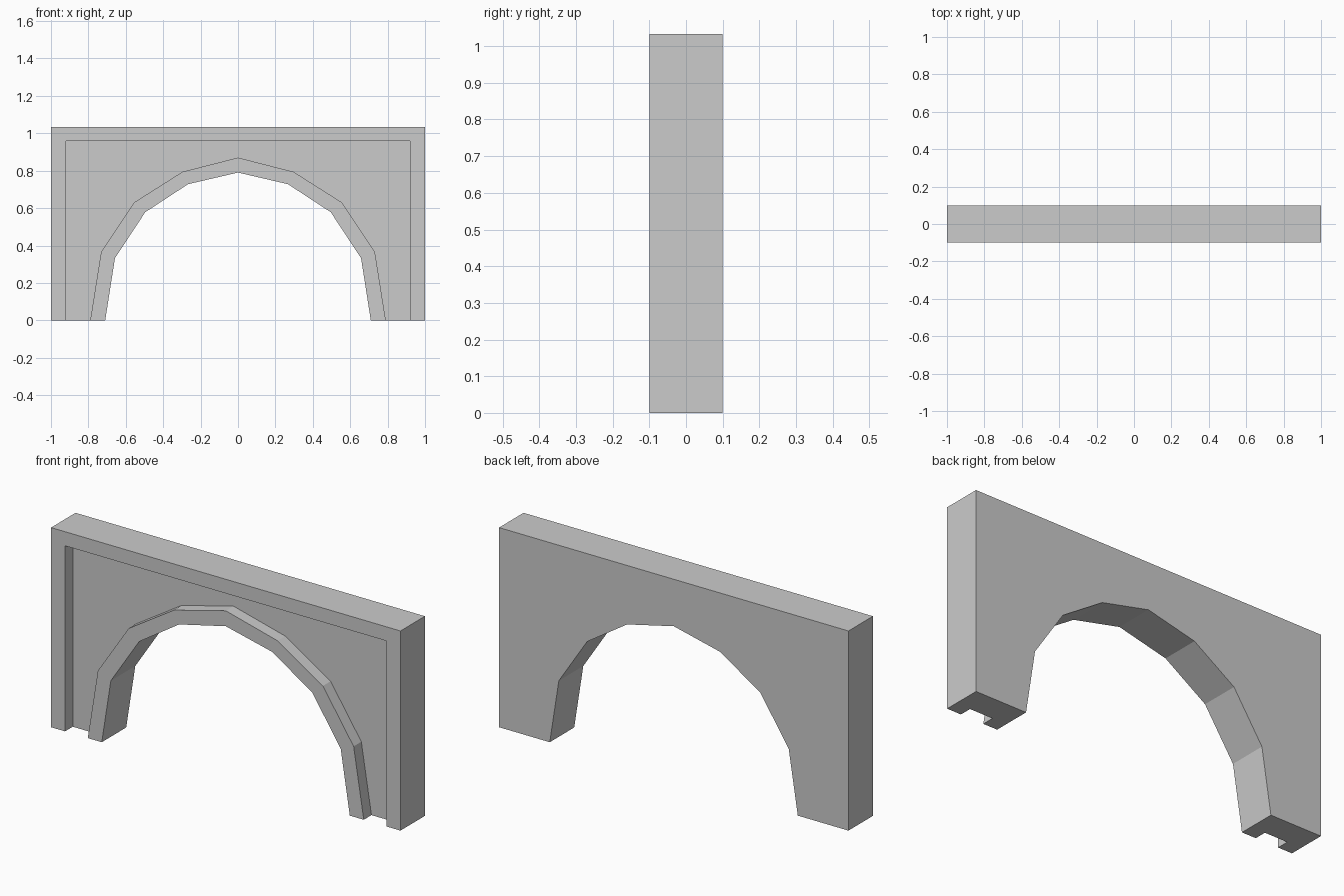
import bpy, bmesh

if "Cube" in bpy.data.objects:
    bpy.data.objects.remove(bpy.data.objects["Cube"])

FRONT, RECESS, BACK = -0.10, -0.037, 0.10

# Right-hand half profiles (x, z), ground to crown
ARCH_INNER = [(0.71, 0), (0.658, 0.332), (0.496, 0.578), (0.267, 0.728), (0, 0.79)]
ARCH_OUTER = [(0.79, 0), (0.732, 0.364), (0.556, 0.63), (0.297, 0.794), (0, 0.87)]
FRAME_INNER = [(0.92, 0), (0.92, 0.96)]
FRAME_OUTER = [(1.0, 0), (1.0, 1.033)]

bm = bmesh.new()


def chain(half, y):
    """Mirror a half profile into a full left-to-right chain of vertices."""
    left = [(-x, z) for x, z in half if x > 0]
    return [bm.verts.new((x, y, z)) for x, z in left + half[::-1]]


def strip(a, b):
    """Quads between two chains of equal length."""
    for i in range(len(a) - 1):
        bm.faces.new((a[i], a[i + 1], b[i + 1], b[i]))


arch_back = chain(ARCH_INNER, BACK)
arch_front = chain(ARCH_INNER, FRONT)
rib_front = chain(ARCH_OUTER, FRONT)
rib_root = chain(ARCH_OUTER, RECESS)
frame_root = chain(FRAME_INNER, RECESS)
frame_front = chain(FRAME_INNER, FRONT)
outer_front = chain(FRAME_OUTER, FRONT)
outer_back = chain(FRAME_OUTER, BACK)

# Arch soffit, raised rib face and rib side
strip(arch_back, arch_front)
strip(arch_front, rib_front)
strip(rib_front, rib_root)
# Recessed panel
bm.faces.new(rib_root + frame_root[::-1])
# Border frame: inner sides, front, outer sides and top
strip(frame_root, frame_front)
strip(frame_front, outer_front)
strip(outer_front, outer_back)
# Plain back
bm.faces.new(outer_back + arch_back[::-1])
# Undersides of both legs
rings = (arch_back, arch_front, rib_front, rib_root,
         frame_root, frame_front, outer_front, outer_back)
for end in (0, -1):
    bm.faces.new([ring[end] for ring in rings])

bmesh.ops.recalc_face_normals(bm, faces=bm.faces)
mesh = bpy.data.meshes.new("arch_wall")
bm.to_mesh(mesh)
bm.free()
bpy.context.collection.objects.link(bpy.data.objects.new("arch_wall", mesh))
